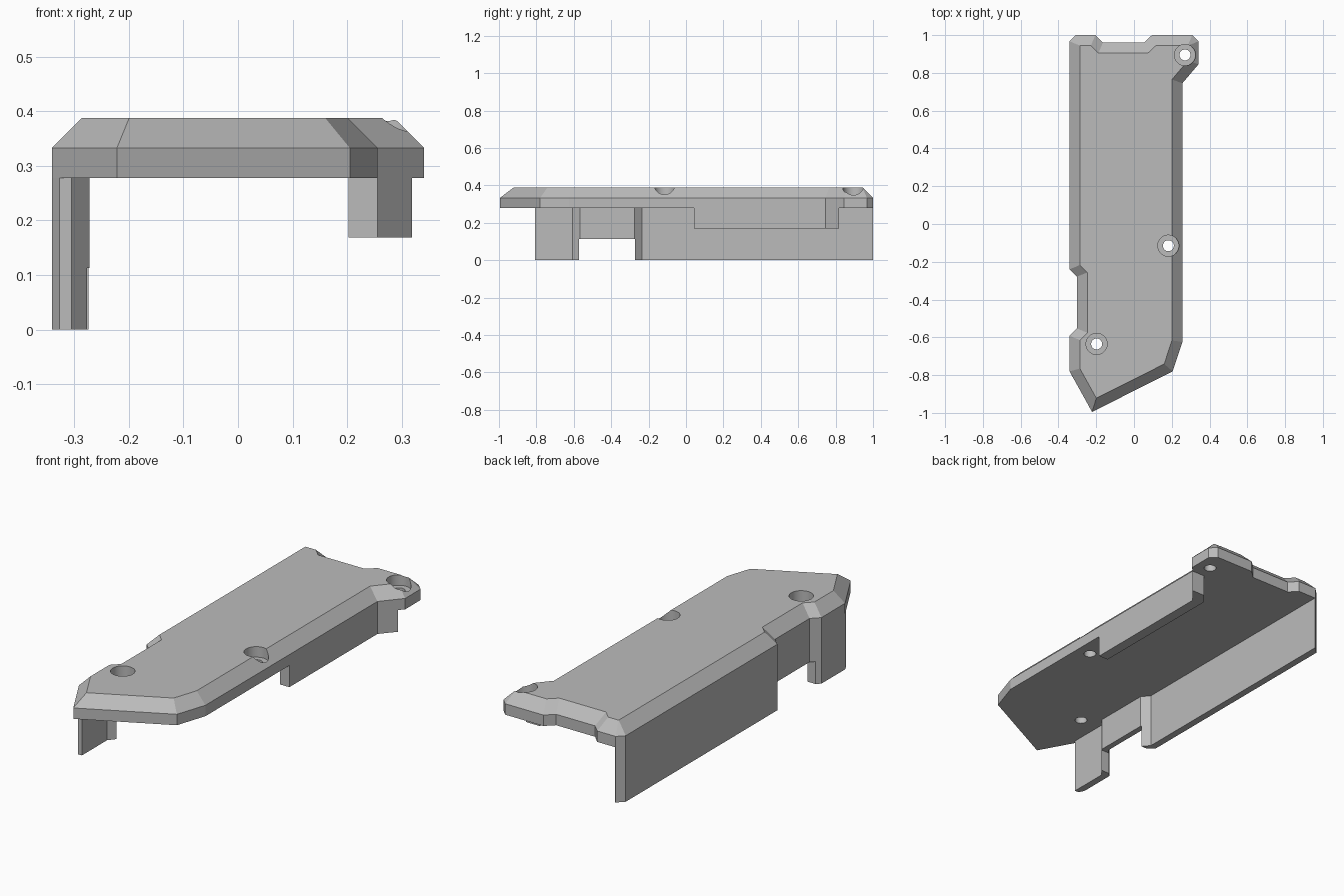
import bpy
import bmesh
from mathutils import Vector

default_cube = bpy.data.objects.get("Cube")
if default_cube:
    bpy.data.objects.remove(default_cube, do_unlink=True)

grey = bpy.data.materials.new("plain_grey")
grey.use_nodes = True
grey.diffuse_color = (0.5, 0.5, 0.5, 1)
grey.node_tree.nodes["Principled BSDF"].inputs["Base Color"].default_value = grey.diffuse_color

WALL_TOP, BEVEL_START, TOP = 0.278, 0.333, 0.388


def loft(name, layers):
    """Solid through equal-length outlines, each given as (points, z)."""
    bm = bmesh.new()
    rings = [[bm.verts.new((x, y, z)) for x, y in pts] for pts, z in layers]
    for low, high in zip(rings, rings[1:]):
        for i in range(len(low)):
            j = (i + 1) % len(low)
            bm.faces.new((low[i], low[j], high[j], high[i]))
    bm.faces.new(list(reversed(rings[0])))
    bm.faces.new(rings[-1])
    bmesh.ops.recalc_face_normals(bm, faces=bm.faces)
    mesh = bpy.data.meshes.new(name)
    bm.to_mesh(mesh)
    bm.free()
    mesh.materials.append(grey)
    obj = bpy.data.objects.new(name, mesh)
    bpy.context.collection.objects.link(obj)
    return obj


def inset(points, distance):
    """Mitred inward offset of a counter-clockwise outline."""
    result = []
    for i, p in enumerate(points):
        p = Vector(p)
        a = (p - Vector(points[i - 1])).normalized()
        b = (Vector(points[(i + 1) % len(points)]) - p).normalized()
        na, nb = Vector((-a.y, a.x)), Vector((-b.y, b.x))
        result.append(p + (na + nb) * distance / (1 + na.dot(nb)))
    return result


def cut(target, cutter):
    cutter.hide_render = True
    cutter.hide_set(True)
    cutter.display_type = 'WIRE'
    mod = target.modifiers.new(cutter.name, 'BOOLEAN')
    mod.operation = 'DIFFERENCE'
    mod.solver = 'EXACT'
    mod.object = cutter
    bpy.context.view_layer.objects.active = target
    bpy.ops.object.modifier_apply(modifier=mod.name)
    bpy.data.objects.remove(cutter, do_unlink=True)


def cylinder_cutter(name, x, y, radius, bottom, top):
    bpy.ops.mesh.primitive_cylinder_add(vertices=40, radius=radius, depth=top - bottom,
                                        location=(x, y, (top + bottom) / 2))
    obj = bpy.context.object
    obj.name = name
    obj.data.materials.append(grey)
    return obj


# Cover plate with a sloped rim
outline = [
    (-0.222, -0.995), (0.205, -0.78), (0.256, -0.625), (0.256, 0.745),
    (0.341, 0.845), (0.341, 0.967), (0.308, 1), (0.095, 1), (0.052, 0.96),
    (-0.165, 0.96), (-0.205, 1), (-0.308, 1), (-0.341, 0.967),
    (-0.341, -0.24), (-0.302, -0.279), (-0.302, -0.553), (-0.341, -0.592),
    (-0.341, -0.78),
]
plate = loft("cover_plate", [(outline, WALL_TOP), (outline, BEVEL_START),
                             (inset(outline, TOP - BEVEL_START), TOP)])

# Counterbored screw holes
for x, y in [(0.27, 0.895), (0.182, -0.115), (-0.198, -0.635)]:
    cut(plate, cylinder_cutter("counterbore", x, y, 0.056, BEVEL_START + 0.002, 0.5))
    cut(plate, cylinder_cutter("screw_hole", x, y, 0.029, 0.2, 0.5))

# Tall side wall following the notched edge
tall_outer = outline[11:] + [(-0.327, -0.808)]
tall_inner = [(-0.305, -0.808), (-0.305, -0.607), (-0.272, -0.567),
              (-0.272, -0.275), (-0.305, -0.235), (-0.305, 1)]
tall_path = tall_outer + tall_inner
tall_wall = loft("tall_side_wall", [(tall_path, 0), (tall_path, WALL_TOP)])
gap = [(-0.5, -0.573), (-0.1, -0.573), (-0.1, -0.272), (-0.5, -0.272)]
cut(tall_wall, loft("wall_gap", [(gap, -0.1), (gap, 0.113)]))

# Short side wall that bends outward at the back
short_path = [(0.203, 0.043), (0.256, 0.043), (0.256, 0.745), (0.319, 0.819),
              (0.245, 0.819), (0.203, 0.765)]
loft("short_side_wall", [(short_path, 0.169), (short_path, WALL_TOP)])

# Smooth only the round hole walls
bpy.ops.object.select_all(action='DESELECT')
plate.select_set(True)
bpy.context.view_layer.objects.active = plate
bpy.ops.object.shade_smooth_by_angle(angle=0.2)
